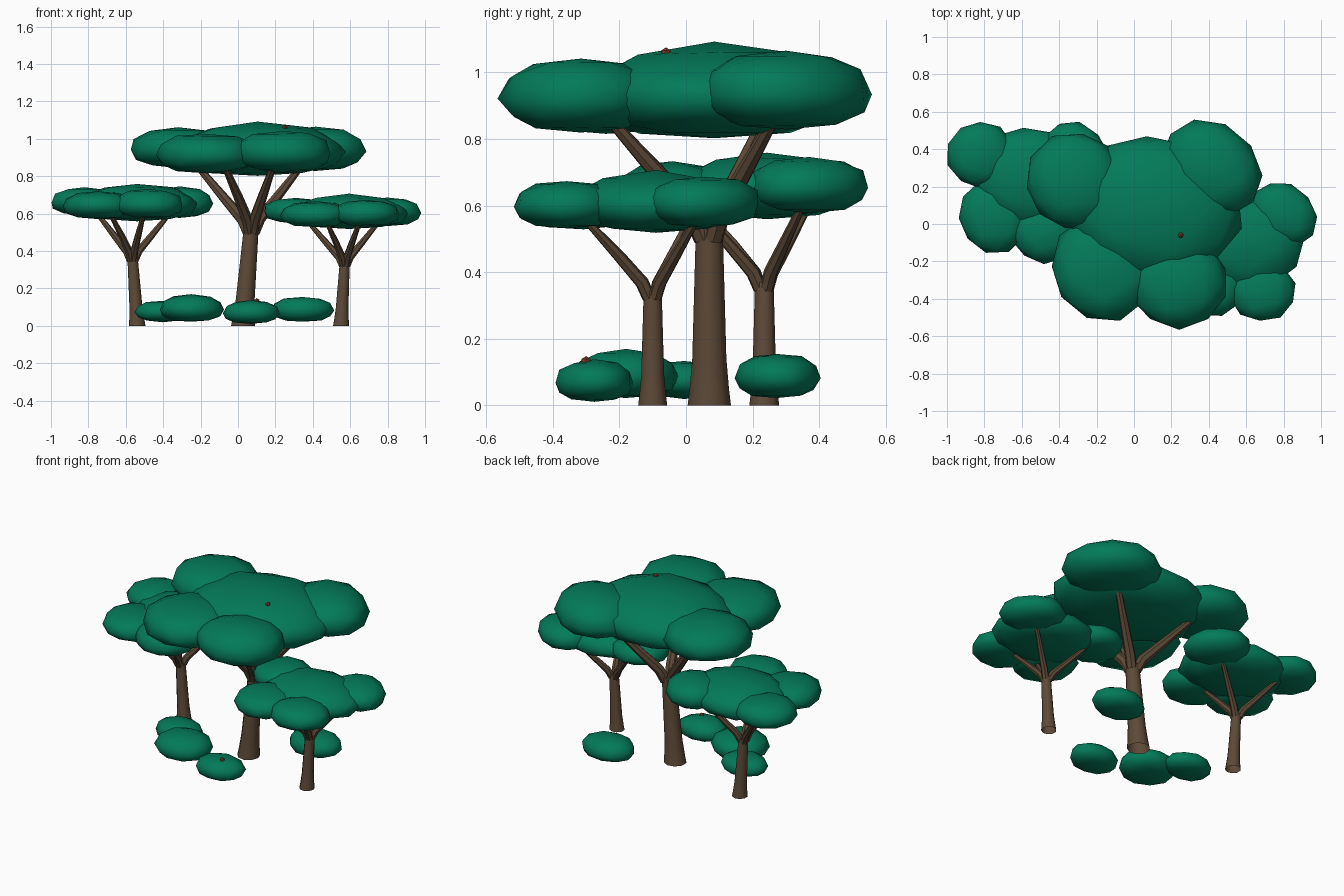
import bpy, bmesh, math, random
from mathutils import Vector, Matrix

random.seed(4)
cube = bpy.data.objects.get("Cube")
if cube:
    bpy.data.objects.remove(cube)


def material(name, color):
    m = bpy.data.materials.new(name)
    m.use_nodes = True
    m.diffuse_color = color
    m.node_tree.nodes["Principled BSDF"].inputs["Base Color"].default_value = color
    return m


LEAF = material("leaf_green", (0.001, 0.195, 0.1, 1))
BARK = material("bark_brown", (0.11, 0.068, 0.039, 1))
BUD = material("bud_red", (0.25, 0.05, 0.03, 1))


def finish(bm, name, mat, angle):
    bmesh.ops.recalc_face_normals(bm, faces=bm.faces)
    mesh = bpy.data.meshes.new(name)
    bm.to_mesh(mesh)
    bm.free()
    mesh.materials.append(mat)
    ob = bpy.data.objects.new(name, mesh)
    bpy.context.collection.objects.link(ob)
    bpy.ops.object.select_all(action='DESELECT')
    bpy.context.view_layer.objects.active = ob
    ob.select_set(True)
    bpy.ops.object.shade_smooth_by_angle(angle=math.radians(angle))
    return ob


def blob(name, x, y, rx, ry, bottom, top, turn=0.0, dome=0.88):
    """Flattened, boxy foliage clump with its widest rim below the middle."""
    bm = bmesh.new()
    bmesh.ops.create_icosphere(bm, subdivisions=2, radius=1)
    spin = Matrix.Rotation(random.uniform(0, 6), 3, 'Z')
    rim = bottom + 0.45 * (top - bottom)
    for v in bm.verts:
        p = spin @ v.co
        flat = max(p.xy.length, 0.01) ** -0.2 * random.uniform(0.98, 1.05)
        z = abs(p.z) ** (dome if p.z > 0 else 0.88) * random.uniform(0.96, 1.02)
        z *= top - rim if p.z > 0 else bottom - rim
        q = Matrix.Rotation(turn, 3, 'Z') @ Vector((p.x * flat * rx, p.y * flat * ry, 0))
        v.co = q + Vector((x, y, rim + z))
    return finish(bm, name, LEAF, 60)


def tube(name, path, radii, sides=9, level=False):
    """Tapered tube through the path points, open at the bottom."""
    bm = bmesh.new()
    rings = []
    for i, p in enumerate(path):
        d = path[min(i + 1, len(path) - 1)] - path[max(i - 1, 0)]
        if level:
            d = Vector((0, 0, 1))
        rot = Vector((0, 0, 1)).rotation_difference(d)
        ring = []
        for k in range(sides):
            a = 2 * math.pi * k / sides
            ring.append(bm.verts.new(p + rot @ Vector((math.cos(a), math.sin(a), 0)) * radii[i]))
        rings.append(ring)
    for lo, hi in zip(rings, rings[1:]):
        for k in range(sides):
            n = (k + 1) % sides
            bm.faces.new((lo[k], lo[n], hi[n], hi[k]))
    bm.faces.new(rings[-1])
    return finish(bm, name, BARK, 50)


# Clumps (x, y, radii, bottom, top, turn, dome) and branch tips, from the trunk axis
CLUMPS = {
    "middle": (0.035, 0.015, 0.475, 0.39, 0.80, 1.09, -0.1, 1.4),
    "front_left": (0.17, -0.385, 0.265, 0.24, 0.82, 1.045, 0, 0.88),
    "front_right": (-0.235, -0.31, 0.285, 0.27, 0.815, 1.03, -0.7, 0.88),
    "back_right": (-0.39, 0.16, 0.255, 0.255, 0.845, 1.06, 0, 0.88),
    "back_left": (0.345, 0.23, 0.28, 0.23, 0.825, 1.065, -0.7, 0.88),
}
TIPS = {
    "front_left": (0.12, -0.30, 0.86),
    "front_right": (-0.14, -0.29, 0.85),
    "back_right": (-0.30, 0.17, 0.87),
    "back_left": (0.28, 0.20, 0.87),
}


def tree(name, x, y, width, height, turn, lean):
    rot = Matrix.Rotation(turn, 3, 'Z')

    def place(px, py, pz):
        q = rot @ Vector((px, py, pz))
        return Vector((x + q.x * width, y + q.y * width, q.z * height))

    # Flared trunk
    heights = (0.0, 0.05, 0.14, 0.53)
    path = [place(0, 0, h) + Vector((lean * (1 - h / 0.53), 0, 0)) for h in heights]
    tube(name + "_trunk", path, [r * width for r in (0.066, 0.06, 0.052, 0.041)], level=True)
    # Forked branches
    for part, (tx, ty, tz) in TIPS.items():
        path = [place(tx * f, ty * f, h) for f, h in
                ((0.06, 0.5), (0.16, 0.57), (0.5, 0.69), (1, tz))]
        tube(name + "_branch_" + part, path, [r * width for r in (0.03, 0.031, 0.026, 0.017)], sides=7)
    # Canopy
    for part, (cx, cy, rx, ry, low, high, spin, dome) in CLUMPS.items():
        c = place(cx, cy, 0)
        blob(name + "_canopy_" + part, c.x, c.y, rx * width, ry * width,
             low * height, high * height, turn + spin, dome)


tree("main_tree", 0.07, 0.07, 1.0, 1.0, 0.0, -0.045)
tree("right_tree", -0.565, 0.235, 0.69, 0.70, -0.1, 0.025)
tree("left_tree", 0.57, -0.10, 0.67, 0.647, 0.0, -0.02)

# Bushes on the ground
blob("bush_large", -0.25, -0.18, 0.17, 0.155, 0.02, 0.168)
blob("bush_small", -0.405, -0.005, 0.145, 0.115, 0.02, 0.135)
blob("bush_front", 0.07, -0.275, 0.15, 0.115, 0.01, 0.137)
blob("bush_back", 0.345, 0.275, 0.165, 0.125, 0.02, 0.157)

# Tiny buds resting on the leaves
bpy.context.view_layer.update()
for host, x, y in (("main_tree_canopy_middle", 0.25, -0.06), ("bush_front", 0.1, -0.3)):
    hit, spot, normal, face = bpy.data.objects[host].ray_cast(Vector((x, y, 2)), Vector((0, 0, -1)))
    if hit:
        bm = bmesh.new()
        bmesh.ops.create_icosphere(bm, subdivisions=1, radius=0.016,
                                   matrix=Matrix.Translation(spot))
        finish(bm, host + "_bud", BUD, 30)
